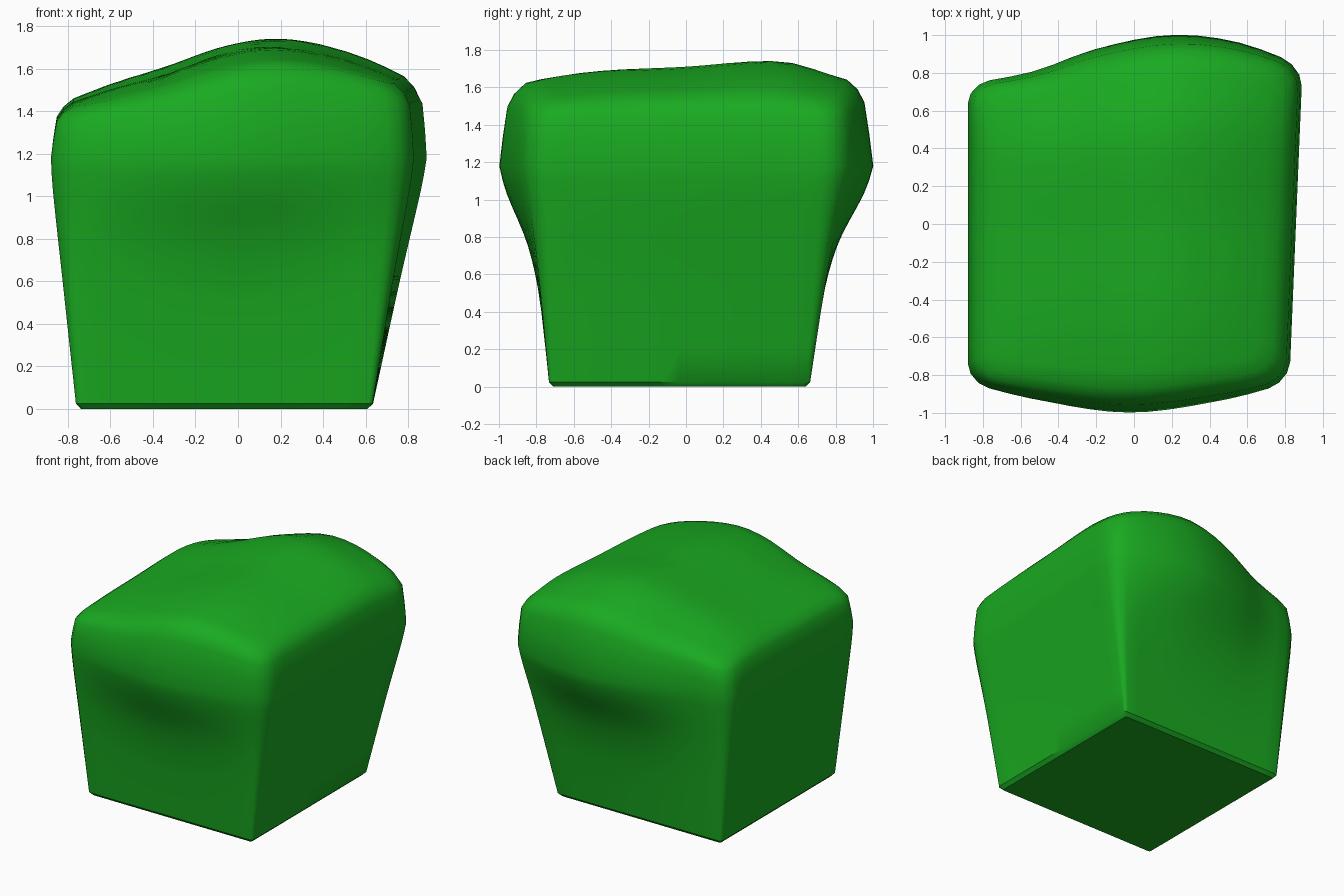
import bpy, bmesh, math

if "Cube" in bpy.data.objects:
    bpy.data.objects.remove(bpy.data.objects["Cube"])


def curve(pts, x):
    """Smooth (Hermite) interpolation through a few (x, value) points."""
    x = min(max(x, pts[0][0]), pts[-1][0])
    n = len(pts)

    def slope(i):
        a, b = pts[max(i - 1, 0)], pts[min(i + 1, n - 1)]
        return (b[1] - a[1]) / (b[0] - a[0])

    i = next(k for k in range(n - 1) if x <= pts[k + 1][0])
    (x0, y0), (x1, y1) = pts[i], pts[i + 1]
    h = x1 - x0
    t = (x - x0) / h
    return (y0 * (1 + 2 * t) * (1 - t) ** 2 + y1 * t * t * (3 - 2 * t)
            + h * slope(i) * t * (1 - t) ** 2 - h * slope(i + 1) * t * t * (1 - t))


# Silhouette profiles
BELT = 1.18
LEFT = [(0, -.76), (.6, -.825), (1.05, -.873), (1.18, -.88)]
RIGHT = [(0, .63), (.6, .75), (1.05, .847), (1.18, .868)]
BULGE = [(0, 0), (.45, .05), (.65, .17), (.8, .36), (1.05, .87), (1.18, 1)]
FRONT_BUMP = [(-1, 0), (-.6, .085), (0, .158), (.6, .09), (1, 0)]
BACK_BUMP = [(-1, 0), (-.6, .05), (-.25, .145), (.2, .2), (.6, .145), (1, 0)]
CROWN_X = [(-1, 1.43), (-.7, 1.53), (-.4, 1.61), (-.1, 1.70), (.17, 1.74),
           (.42, 1.72), (.7, 1.65), (1, 1.53)]
CROWN_Y = [(-1, .15), (-.85, .105), (-.5, .055), (0, .03), (.4, 0), (.6, .01), (.85, .085), (1, .13)]


def warp(u, v, z, s):
    """Map a unit-square point at wall height z (or s of the way to the crown)."""
    rise = z / BELT
    left = curve(LEFT, z) + .03 * s
    right = curve(RIGHT, z) - .02 * s + .035 * (v - .3) * rise
    x = left + (right - left) * (u + 1) / 2
    bulge = curve(BULGE, z) * (1 - .2 * s)
    front = -.73 - (.11 - .015 * s) * rise - bulge * curve(FRONT_BUMP, u)
    back = .66 + (.13 + .05 * u - .015 * s) * rise + bulge * curve(BACK_BUMP, u)
    y = front + (back - front) * (v + 1) / 2
    crown = curve(CROWN_X, u) - curve(CROWN_Y, v) * (.25 + .75 * (1 - u * u))
    return x, y, z + s * (crown - z)


def ring(k, r, side=14, arc=3):
    """Rounded square of half-size k and corner radius r."""
    pts = []
    for c in range(4):
        a = c * math.pi / 2
        ca, sa = math.cos(a), math.sin(a)
        local = [(k, -(k - r) + 2 * (k - r) * i / side) for i in range(side)]
        local += [(k - r + r * math.cos(i * math.pi / 2 / arc),
                   k - r + r * math.sin(i * math.pi / 2 / arc)) for i in range(arc)]
        pts += [(p * ca - q * sa, p * sa + q * ca) for p, q in local]
    return pts


# Loft levels: wall height, fraction to crown, half-size, corner radius
levels = [(0, 0, .97, .02), (.025, 0, 1, .03)]
levels += [(z, 0, 1, .03 + .1 * z / BELT)
           for z in (.2, .4, .52, .6, .68, .75, .82, .89, .96, 1.03, 1.1, BELT)]
levels += [(BELT, s, k, .13) for s, k in ((.4, 1), (.78, .995), (.92, .965), (1, .91))]
levels += [(BELT, 1, k, .13 * k) for k in (.82, .72, .6, .48, .36, .24, .12)]

bm = bmesh.new()
rings = [[bm.verts.new(warp(u, v, z, s)) for u, v in ring(k, r)] for z, s, k, r in levels]
n = len(rings[0])
for lo, hi in zip(rings, rings[1:]):
    for i in range(n):
        j = (i + 1) % n
        bm.faces.new((lo[i], lo[j], hi[j], hi[i]))
bm.faces.new(rings[0][::-1])
peak = bm.verts.new(warp(0, 0, BELT, 1))
for i in range(n):
    bm.faces.new((rings[-1][i], rings[-1][(i + 1) % n], peak))
bmesh.ops.recalc_face_normals(bm, faces=bm.faces)

# Hedge block
mesh = bpy.data.meshes.new("hedge_block")
bm.to_mesh(mesh)
bm.free()
hedge = bpy.data.objects.new("hedge_block", mesh)
bpy.context.collection.objects.link(hedge)
green = bpy.data.materials.new("leaf_green")
green.diffuse_color = (.01, .4, .015, 1)
green.use_nodes = True
green.node_tree.nodes["Principled BSDF"].inputs["Base Color"].default_value = green.diffuse_color
mesh.materials.append(green)
bpy.context.view_layer.objects.active = hedge
hedge.select_set(True)
bpy.ops.object.shade_smooth_by_angle(angle=math.radians(35))
